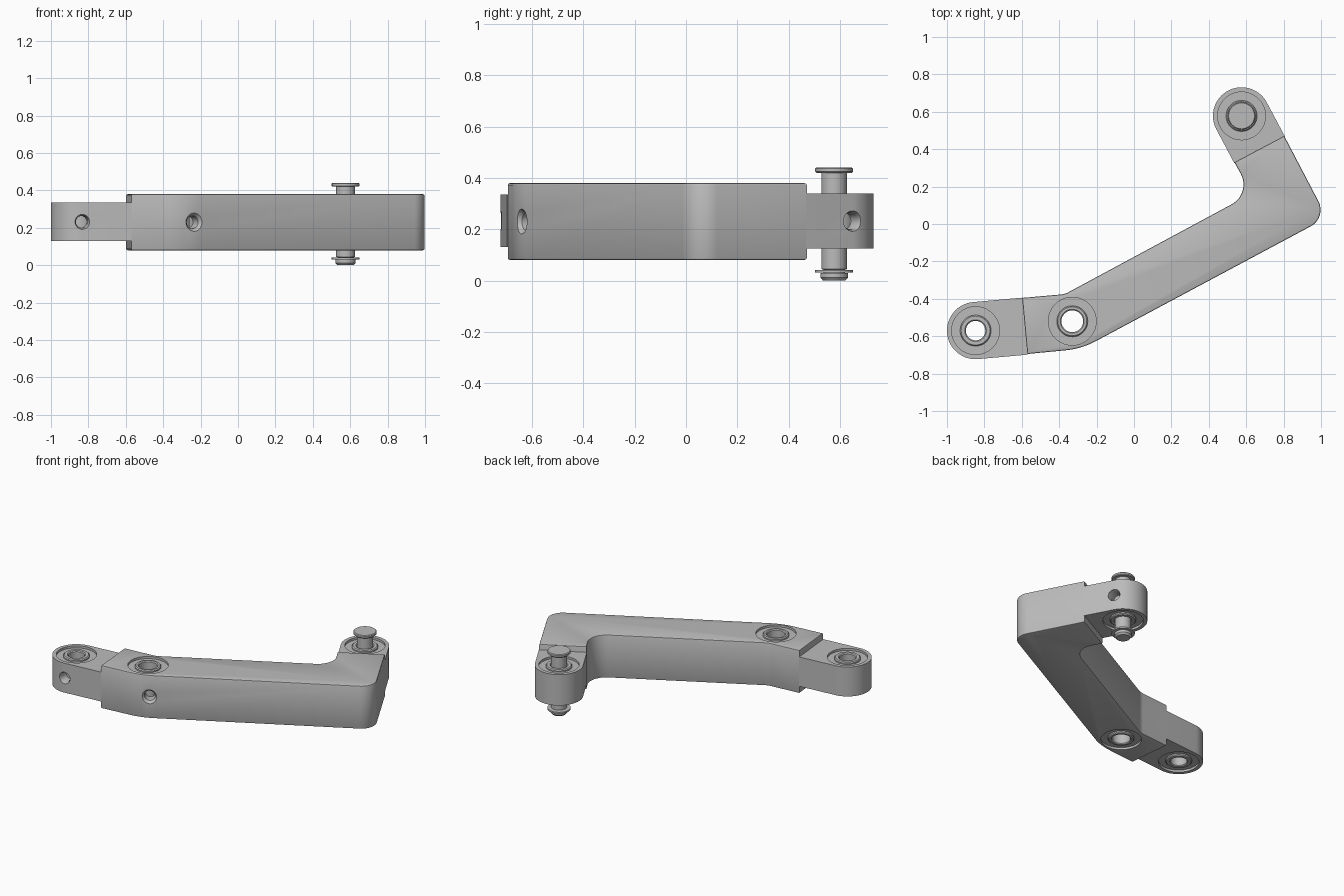
import bpy, bmesh, math
from mathutils import Vector, Matrix

cube = bpy.data.objects.get("Cube")
if cube:
    bpy.data.objects.remove(cube, do_unlink=True)

steel = bpy.data.materials.new("grey steel")
steel.use_nodes = True
grey = (0.5, 0.5, 0.5, 1)
steel.diffuse_color = grey
steel.node_tree.nodes["Principled BSDF"].inputs["Base Color"].default_value = grey


def make(name, bm):
    bmesh.ops.recalc_face_normals(bm, faces=bm.faces[:])
    mesh = bpy.data.meshes.new(name)
    bm.to_mesh(mesh)
    bm.free()
    mesh.materials.append(steel)
    obj = bpy.data.objects.new(name, mesh)
    bpy.context.collection.objects.link(obj)
    return obj


def activate(obj):
    bpy.ops.object.select_all(action='DESELECT')
    obj.select_set(True)
    bpy.context.view_layer.objects.active = obj


def smooth(obj):
    activate(obj)
    bpy.ops.object.shade_smooth_by_angle(angle=math.radians(30))


def fillet(corners):
    """Outline from (x, y, radius) corners, with rounded corners as arcs."""
    out = []
    for i, (x, y, r) in enumerate(corners):
        p = Vector((x, y))
        if r == 0:
            out.append(p)
            continue
        a = (Vector(corners[i - 1][:2]) - p).normalized()
        b = (Vector(corners[(i + 1) % len(corners)][:2]) - p).normalized()
        half = a.angle(b) / 2
        centre = p + (a + b).normalized() * (r / math.sin(half))
        start = p + a * (r / math.tan(half)) - centre
        end = p + b * (r / math.tan(half)) - centre
        sweep = math.atan2(start.x * end.y - start.y * end.x, start.dot(end))
        out += [centre + Matrix.Rotation(sweep * k / 12, 2) @ start for k in range(13)]
    return out


def extrude(name, outline, z0, z1, rim):
    bm = bmesh.new()
    face = bm.faces.new([bm.verts.new((p.x, p.y, z0)) for p in outline])
    top = bmesh.ops.extrude_face_region(bm, geom=[face])["geom"]
    bmesh.ops.translate(bm, vec=(0, 0, z1 - z0),
                        verts=[v for v in top if isinstance(v, bmesh.types.BMVert)])
    if rim:
        level = [e for e in bm.edges if abs(e.verts[0].co.z - e.verts[1].co.z) < 1e-5]
        bmesh.ops.bevel(bm, geom=level, offset=rim, segments=2, profile=0.5, affect='EDGES')
    return make(name, bm)


def lathe(name, profile, place, closed=False, axis=(0, 0, 1)):
    """Spin (radius, height) points round an axis through place."""
    bm = bmesh.new()
    verts = [bm.verts.new((r, 0, h)) for r, h in profile]
    pairs = list(zip(verts, verts[1:]))
    if closed:
        pairs.append((verts[-1], verts[0]))
    edges = [bm.edges.new(p) for p in pairs]
    bmesh.ops.spin(bm, geom=verts + edges, cent=(0, 0, 0), axis=(0, 0, 1),
                   angle=math.tau, steps=48, use_duplicate=False)
    bmesh.ops.remove_doubles(bm, verts=bm.verts[:], dist=1e-5)
    turn = Vector((0, 0, 1)).rotation_difference(Vector(axis)).to_matrix().to_4x4()
    bm.transform(Matrix.Translation(place) @ turn)
    return make(name, bm)


def cut(obj, cutter):
    cutter.hide_render = True
    mod = obj.modifiers.new("cut", 'BOOLEAN')
    mod.operation, mod.solver, mod.object = 'DIFFERENCE', 'EXACT', cutter
    activate(obj)
    bpy.ops.object.modifier_apply(modifier=mod.name)
    bpy.data.objects.remove(cutter, do_unlink=True)


def bearing(obj, name, x, y, z0, z1, hole):
    """Ring recesses on both faces, with a bushing through the middle."""
    d, wide, bore = 0.015, 0.128, 0.07
    cut(obj, lathe("bore_cutter", [
        (0, z0 - .1), (wide, z0 - .1), (wide, z0 + d), (bore, z0 + d),
        (bore, z1 - d), (wide, z1 - d), (wide, z1 + .1), (0, z1 + .1)], (x, y, 0)))
    c, outer = 0.006, 0.083
    smooth(lathe(name, [
        (hole, z0 + c), (hole + c, z0), (outer - c, z0), (outer, z0 + c),
        (outer, z1 - c), (outer - c, z1), (hole + c, z1), (hole, z1 - c)],
        (x, y, 0), closed=True))


def side_port(obj, place, axis, r, flare, depth):
    """Countersunk grease hole going in from the side."""
    cut(obj, lathe("port_cutter", [
        (0, -depth), (r, -depth), (r, -.02), (flare, 0), (flare, .06), (0, .06)],
        place, axis=axis))


def lug(name, cx, cy, tip, length, z0, z1):
    d = Vector(tip).normalized()
    n = Vector((-d.y, d.x))
    c, r = Vector((cx, cy)), 0.153
    outline = [c - d * length + n * r]
    outline += [c + (n * math.cos(t) + d * math.sin(t)) * r
                for t in (math.pi * k / 32 for k in range(33))]
    outline.append(c - d * length - n * r)
    return extrude(name, outline, z0, z1, 0)


# Bent main arm
arm = extrude("bent_arm", fillet([
    (-0.598, -0.395, 0), (-0.37, -0.375, 0.10), (0.629, 0.163, 0.12), (0.537, 0.33, 0),
    (0.803, 0.471, 0), (1.032, 0.034, 0.10), (-0.28, -0.667, 0.43), (-0.57, -0.695, 0),
]), 0.08, 0.38, 0.008)
bearing(arm, "arm_bushing", -0.33, -0.52, 0.08, 0.38, 0.058)
side_port(arm, (-0.235, -0.643, 0.23), (0.43, -0.9, 0), 0.034, 0.05, 0.085)
smooth(arm)

# Thinner round lugs at both ends
end_lug = lug("end_lug", -0.847, -0.57, (-0.996, -0.09), 0.266, 0.13, 0.335)
bearing(end_lug, "end_lug_bushing", -0.847, -0.57, 0.13, 0.335, 0.052)
side_port(end_lug, (-0.833, -0.722, 0.232), (0.09, -0.996, 0), 0.032, 0.04, 0.075)
smooth(end_lug)

pin_lug = lug("pin_lug", 0.575, 0.578, (-0.47, 0.883), 0.205, 0.125, 0.34)
bearing(pin_lug, "pin_lug_bushing", 0.575, 0.578, 0.125, 0.34, 0.052)
side_port(pin_lug, (0.71, 0.65, 0.232), (0.883, 0.47, 0), 0.032, 0.04, 0.075)
smooth(pin_lug)

# Headed pin with a chamfered foot, and its retaining washer
smooth(lathe("pin", [
    (0, 0), (0.044, 0), (0.054, 0.012), (0.054, 0.03), (0.042, 0.03), (0.042, 0.042),
    (0.05, 0.045), (0.05, 0.42), (0.069, 0.42), (0.074, 0.425), (0.074, 0.436),
    (0.069, 0.441), (0, 0.441)], (0.575, 0.578, 0)))
smooth(lathe("retaining_washer", [
    (0.04, 0.031), (0.074, 0.031), (0.074, 0.041), (0.04, 0.041)],
    (0.575, 0.578, 0), closed=True))
